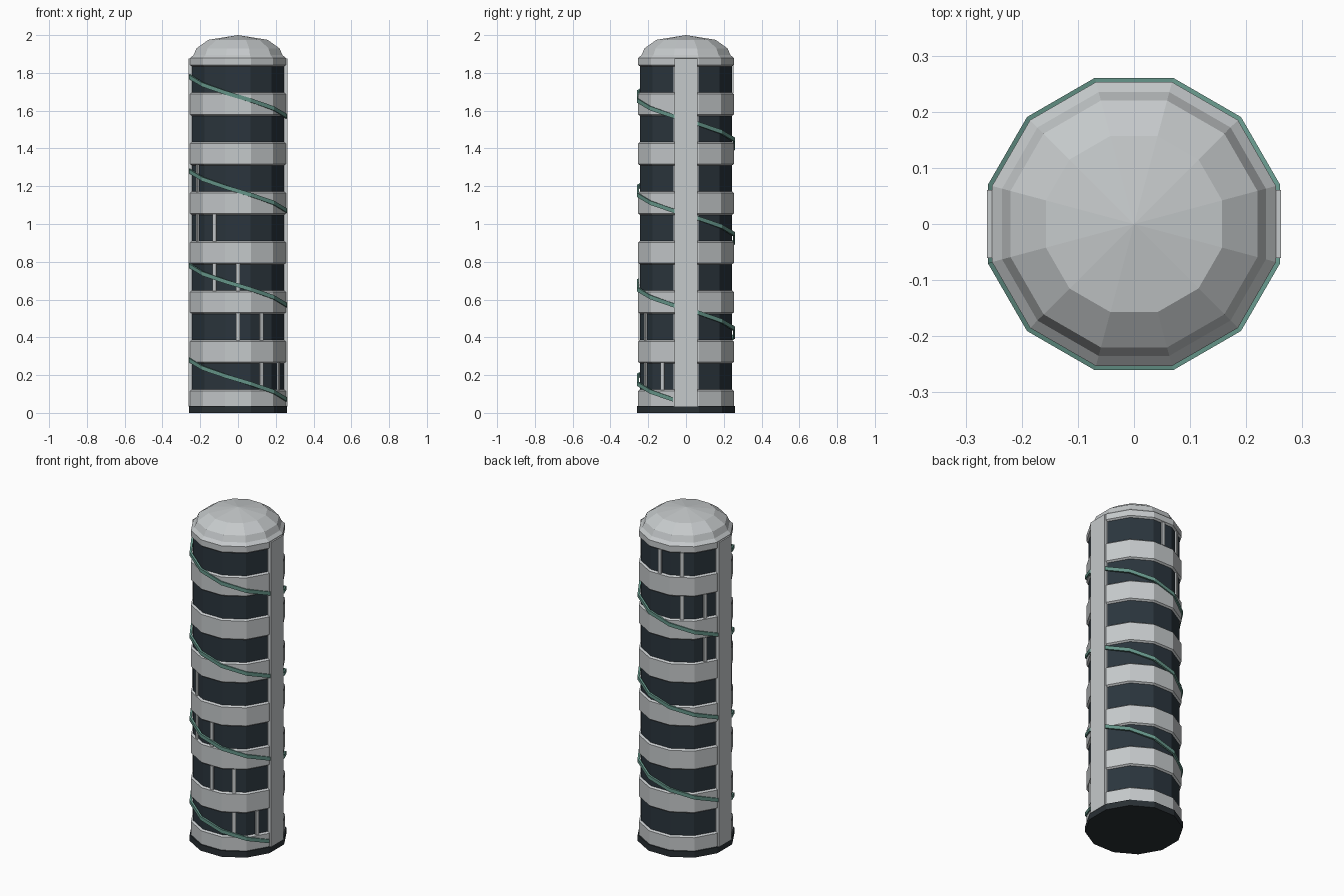
import bpy, bmesh, math
from mathutils import Matrix, Vector

if "Cube" in bpy.data.objects:
    bpy.data.objects.remove(bpy.data.objects["Cube"])

SIDES = 12
K = 1 / math.cos(math.pi / SIDES)      # apothem -> corner radius


def mat(name, rgb):
    m = bpy.data.materials.new(name)
    m.diffuse_color = (*rgb, 1)
    m.use_nodes = True
    m.node_tree.nodes["Principled BSDF"].inputs["Base Color"].default_value = m.diffuse_color
    return m


WALL = mat("pale grey wall", (0.56, 0.585, 0.595))
GLASS = mat("dark blue glass", (0.024, 0.036, 0.047))
BASE = mat("charcoal base", (0.022, 0.029, 0.034))
RAIL = mat("teal rail", (0.13, 0.30, 0.25))


def finish(name, bm, *mats):
    bmesh.ops.recalc_face_normals(bm, faces=bm.faces)
    me = bpy.data.meshes.new(name)
    bm.to_mesh(me)
    bm.free()
    for m in mats:
        me.materials.append(m)
    ob = bpy.data.objects.new(name, me)
    bpy.context.collection.objects.link(ob)
    return ob


def corner(apothem, angle_deg, z):
    a = math.radians(angle_deg)
    return Vector((apothem * K * math.cos(a), apothem * K * math.sin(a), z))


def lathe(profile):
    """Twelve-sided body from (apothem, z) pairs; apothem 0 makes a point."""
    bm = bmesh.new()
    rings = []
    for r, z in profile:
        if r == 0:
            rings.append([bm.verts.new((0, 0, z))] * SIDES)
        else:
            rings.append([bm.verts.new(corner(r, 15 + 30 * i, z)) for i in range(SIDES)])
    for a, b in zip(rings, rings[1:]):
        for i in range(SIDES):
            j = (i + 1) % SIDES
            vs = [a[i], a[j], b[j], b[i]]
            bm.faces.new(list(dict.fromkeys(vs)))
    if profile[0][1] == 0 or profile[0][0] > 0:
        bm.faces.new(rings[0][::-1])
    if profile[-1][0] > 0:
        bm.faces.new(rings[-1])
    return bm


def add_box(bm, angle_deg, r0, r1, width, z0, z1):
    """Box lying on the facet that faces angle_deg."""
    m = (Matrix.Rotation(math.radians(angle_deg), 4, 'Z')
         @ Matrix.Translation(((r0 + r1) / 2, 0, (z0 + z1) / 2))
         @ Matrix.Diagonal((r1 - r0, width, z1 - z0, 1)))
    bmesh.ops.create_cube(bm, size=1, matrix=m)


# Window rows
ROWS = [(0.125 + 0.262 * i, 0.262 + 0.262 * i) for i in range(7)]
OUT, INN = 0.253, 0.243

# Tower body with recessed window bands and a shallow dome
profile = [(OUT, 0.03)]
for z0, z1 in ROWS:
    profile += [(OUT, z0 - 0.008), (INN, z0), (INN, z1), (OUT, z1 + 0.008)]
profile += [(OUT, 1.878), (0.235, 1.895), (0.22, 1.93), (0.157, 1.975), (0, 2.0)]
bm = lathe(profile)
bm.normal_update()
for f in bm.faces:
    z = f.calc_center_median().z
    in_row = any(a < z < b for a, b in ROWS)
    if in_row and abs(f.normal.z) < 0.1 and abs(f.normal.x) < 0.98:
        f.material_index = 1
finish("tower_body", bm, WALL, GLASS)

# Plinth
finish("base_ring", lathe([(0.26, 0), (0.26, 0.037)]), BASE)

# Vertical pilasters on both sides
bm = bmesh.new()
for ang in (0, 180):
    add_box(bm, ang, 0.23, 0.262, 0.122, 0.035, 1.875)
finish("pilasters", bm, WALL)

# Window mullions stepping around the tower
MULLIONS = [(300, 330), (270, 300), (240, 270), (210, 240), (150, 210), (120, 150), (90, 120)]
bm = bmesh.new()
for (z0, z1), angles in zip(ROWS, MULLIONS):
    for ang in angles:
        add_box(bm, ang, 0.235, 0.252, 0.02, z0 - 0.004, z1 + 0.004)
finish("mullions", bm, WALL)

# Spiral rail: drops half a unit per turn and follows the facets
bm = bmesh.new()
prev = None
for i in range(42):
    ang = 195 + 30 * i
    z = 1.80 - 0.5 * (ang - 180) / 360
    ring = [bm.verts.new(corner(r, ang, z + dz))
            for r, dz in ((0.249, -0.011), (0.2605, -0.011), (0.2605, 0.011), (0.249, 0.011))]
    if prev:
        for k in range(4):
            n = (k + 1) % 4
            bm.faces.new((prev[k], prev[n], ring[n], ring[k]))
    else:
        bm.faces.new(ring)
    prev = ring
bm.faces.new(prev)
finish("spiral_rail", bm, RAIL)
